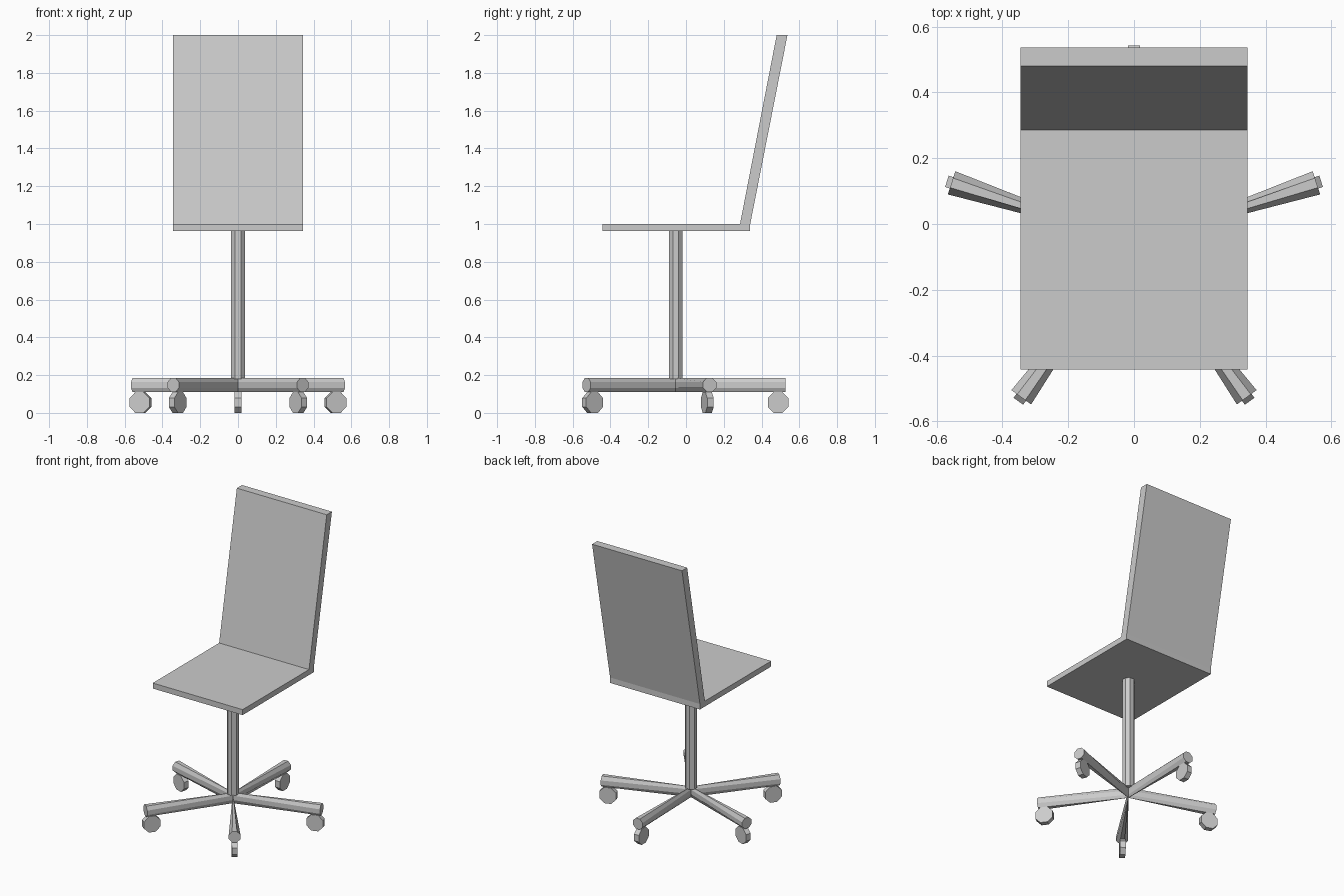
import bpy, bmesh
from math import pi, cos, sin, radians
from mathutils import Matrix, Vector

if "Cube" in bpy.data.objects:
    bpy.data.objects.remove(bpy.data.objects["Cube"])

HUB_Y = -0.055  # centre of the swivel base


def make_object(name, bm, matrix=Matrix.Identity(4)):
    bmesh.ops.recalc_face_normals(bm, faces=bm.faces)
    mesh = bpy.data.meshes.new(name)
    bm.to_mesh(mesh)
    bm.free()
    obj = bpy.data.objects.new(name, mesh)
    obj.matrix_world = matrix
    bpy.context.collection.objects.link(obj)
    return obj


def ring(bm, apothem, place, sides=8):
    """Flat-topped polygon ring; place maps (a, b) to a 3D point."""
    r = apothem / cos(pi / sides)
    angles = [2 * pi * (i + 0.5) / sides for i in range(sides)]
    return [bm.verts.new(place(r * cos(t), r * sin(t))) for t in angles]


def loft(bm, a, b):
    n = len(a)
    for i in range(n):
        bm.faces.new((a[i], a[(i + 1) % n], b[(i + 1) % n], b[i]))
    bm.faces.new(a)
    bm.faces.new(b)


# Seat and reclined backrest: one side profile (y, z) swept across the width
profile = [(-0.442, 0.962), (0.34, 0.962), (0.34, 1.0), (0.537, 2.0),
           (0.48, 2.0), (0.286, 1.0), (-0.442, 1.0)]
bm = bmesh.new()
sides = [[bm.verts.new((x, y, z)) for y, z in profile] for x in (-0.345, 0.345)]
loft(bm, *sides)
make_object("seat_and_backrest", bm)

# Central post
bm = bmesh.new()
loft(bm, *[ring(bm, 0.036, lambda a, b, z=z: (a, b + HUB_Y, z)) for z in (0.18, 0.965)])
make_object("post", bm)

# Five legs that narrow sideways towards the hub, each with a caster wheel
for i in range(5):
    turn = Matrix.Translation((0, HUB_Y, 0)) @ Matrix.Rotation(radians(90 + 72 * i), 4, 'Z')

    bm = bmesh.new()
    loft(bm, *[ring(bm, 0.037, lambda a, b, x=x, s=s: (x, a * s, 0.148 + b))
               for x, s in ((0.0, 0.02), (0.583, 1.0))])
    make_object(f"leg_{i + 1}", bm, turn)

    bm = bmesh.new()
    loft(bm, *[ring(bm, 0.055, lambda a, b, y=y: (0.543 + a, y, 0.055 + b))
               for y in (-0.018, 0.018)])
    make_object(f"wheel_{i + 1}", bm, turn)
